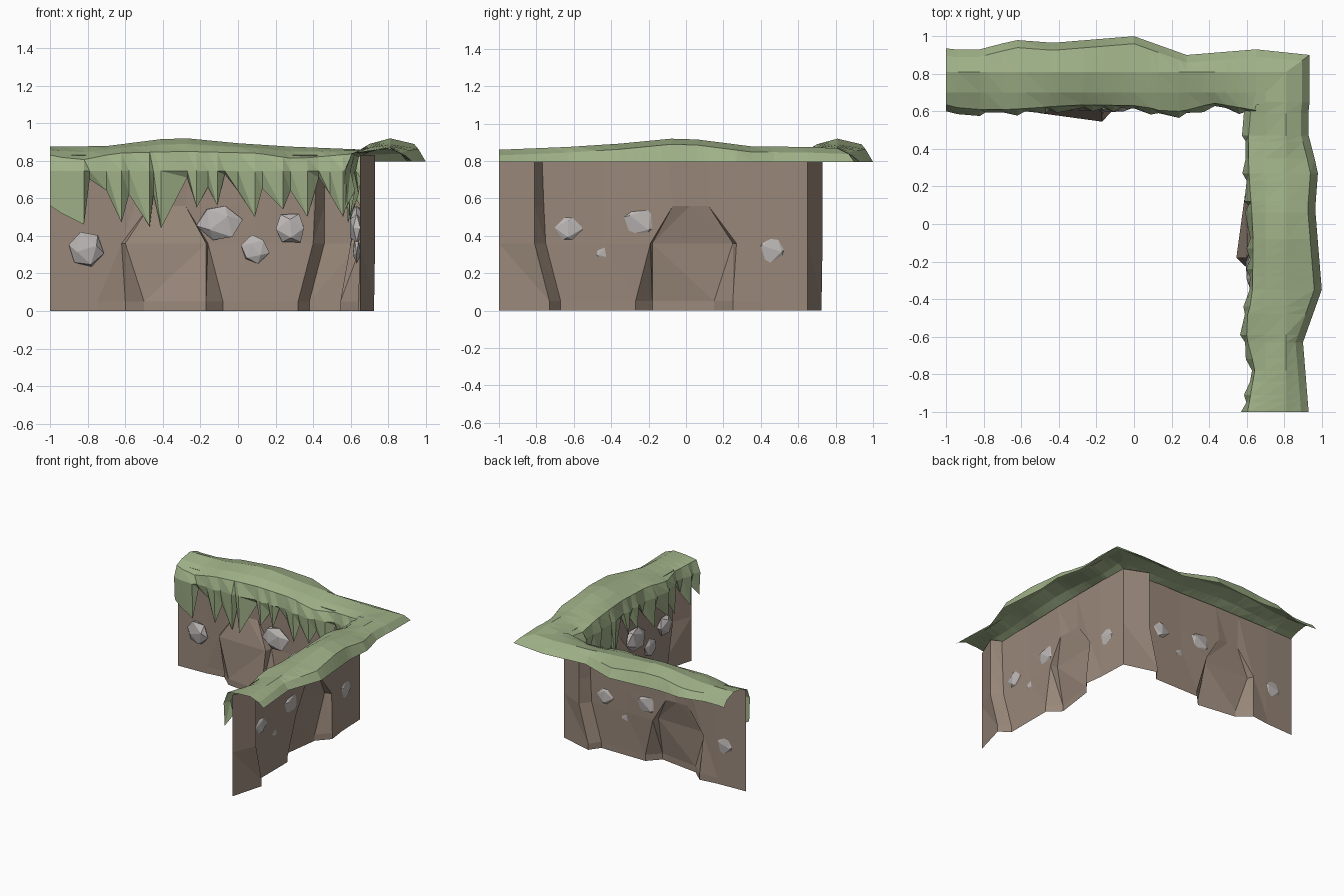
import bpy, random
from math import radians
from mathutils import Matrix, Vector

if "Cube" in bpy.data.objects:
    bpy.data.objects.remove(bpy.data.objects["Cube"])

random.seed(4)


def material(name, rgb):
    m = bpy.data.materials.new(name)
    m.diffuse_color = (*rgb, 1)
    m.use_nodes = True
    m.node_tree.nodes["Principled BSDF"].inputs["Base Color"].default_value = m.diffuse_color
    return m


EARTH = material("earth", (0.32, 0.245, 0.195))
GRASS = material("grass", (0.35, 0.44, 0.245))
STONE = material("stone", (0.50, 0.47, 0.46))

# second wing is the first one turned a quarter and slid along
TURN = Matrix.Translation((0, -0.35, 0)) @ Matrix.Rotation(radians(-90), 4, 'Z')


def add(name, verts, faces, mat):
    me = bpy.data.meshes.new(name)
    me.from_pydata(verts, [], faces)
    me.materials.append(mat)
    ob = bpy.data.objects.new(name, me)
    bpy.context.collection.objects.link(ob)
    return ob


def both_wings(name, verts, faces, mat):
    add("back_" + name, verts, faces, mat)
    add("side_" + name, [TURN @ Vector(v) for v in verts], faces, mat)


def grid_faces(cols, rows):
    return [(c * rows + r, (c + 1) * rows + r, (c + 1) * rows + r + 1, c * rows + r + 1)
            for c in range(cols - 1) for r in range(rows - 1)]


def triangulate(faces):
    return [t for a, b, c, d in faces for t in ((a, b, c), (a, c, d))]


def interp(pts, x):
    for (x0, v0), (x1, v1) in zip(pts, pts[1:]):
        if x <= x1:
            return v0 + (v1 - v0) * (x - x0) / (x1 - x0)
    return pts[-1][1]


# Earth wall: each column gives (x, y) at foot, middle, shoulder and top
columns = [
    [(-1, .65), (-1, .65), (-1, .65), (-1, .65)],
    [(-.75, .66), (-.74, .66), (-.74, .66), (-.74, .66)],
    [(-.60, .68), (-.62, .66), (-.55, .66), (-.55, .66)],
    [(-.50, .59), (-.60, .61), (-.47, .65), (-.47, .66)],
    [(-.17, .545), (-.17, .60), (-.37, .65), (-.37, .66)],
    [(-.08, .64), (-.16, .66), (-.28, .66), (-.25, .66)],
    [(.07, .64), (.09, .65), (.09, .65), (.09, .65)],
    [(.32, .64), (.40, .65), (.41, .65), (.42, .65)],
    [(.38, .725), (.46, .73), (.46, .73), (.46, .73)],
    [(.65, .65), (.65, .65), (.65, .65), (.65, .65)],
]
verts = []
for foot, mid, shoulder, top in columns:
    for (x, y), z in zip((foot, foot, mid, shoulder, top), (0, .05, .36, .56, .83)):
        verts.append((x, y, z))
both_wings("earth_wall", verts, triangulate(grid_faces(len(columns), 5)), EARTH)

# Grass cap: outlines along the wing
outer = [(-1, .935), (-.86, .92), (-.63, .98), (-.43, .965), (0, 1.0), (.28, .90), (.65, .93)]
ridge = [(-1, .875), (-.7, .878), (-.33, .925), (0, .893), (.28, .875), (.65, .86)]
inner = [(-1, .60), (-.9, .575), (-.65, .575), (-.3, .60), (.05, .595), (.18, .555),
         (.3, .575), (.42, .61), (.65, .57)]
brow = [(-1, .83), (-.85, .80), (-.65, .84), (-.3, .85), (.1, .84), (.3, .81), (.65, .84)]
# hanging fringe: alternating tips and notches (x, z)
fringe = [(-1, .56), (-.94, .52), (-.82, .46), (-.79, .70), (-.70, .64), (-.62, .47), (-.58, .62),
          (-.47, .45), (-.45, .62), (-.41, .44), (-.27, .71), (-.22, .55), (-.16, .66),
          (-.11, .56), (-.07, .73), (0, .64), (.09, .50), (.13, .65), (.24, .54), (.28, .64),
          (.37, .50), (.43, .71), (.49, .62), (.56, .50), (.60, .64), (.65, .56)]
cap = []
for x, z in fringe:
    yo, zr, yi, zb = (interp(t, x) for t in (outer, ridge, inner, brow))
    tip = z < .58
    cap += [(x, yo, .795), (x, yo - .04, zr - .03), (x, .81, zr),
            (x, .70, zr * .5 + zb * .5 + .005), (x, yi + .035, zb),
            (x, yi + (0 if tip else .02), .745),
            (x, yi + (.01 if tip else .045), z)]
both_wings("grass_cap", cap, triangulate(grid_faces(len(fringe), 7)), GRASS)

# Grass patch joining the two wings over the corner
end = [Vector(v) for v in cap[-7:-3]]
start = [TURN @ Vector(v) for v in cap[:4]]
mitre = [Vector((s.x, e.y, (s.z + e.z) / 2)) for e, s in zip(end, start)]
mitre[0].y, mitre[1].y = .90, .87
patch = end + mitre + start + [Vector((.62, .62, .84))]
add("corner_grass", patch, grid_faces(3, 4) + [(3, 7, 11, 12)], GRASS)

# Stones set into the earth: x, z, half width, half height
for k, (x, z, w, h) in enumerate([(-.81, .33, .10, .10), (-.10, .47, .11, .10),
                                  (.09, .33, .07, .075), (.28, .44, .09, .085)]):
    bpy.ops.mesh.primitive_ico_sphere_add(subdivisions=1, radius=1)
    tmp = bpy.context.object
    me = tmp.data
    spin = Matrix.Rotation(random.uniform(0, 3), 3, 'Y')
    pts = []
    for v in me.vertices:
        p = spin @ v.co * random.uniform(.92, 1.18)
        pts.append((x + p.x * w, .632 + p.y * (.02 if k == 2 else .038), z + p.z * h))
    faces = [tuple(f.vertices) for f in me.polygons]
    bpy.data.objects.remove(tmp)
    both_wings(f"stone_{k + 1}", pts, faces, STONE)
